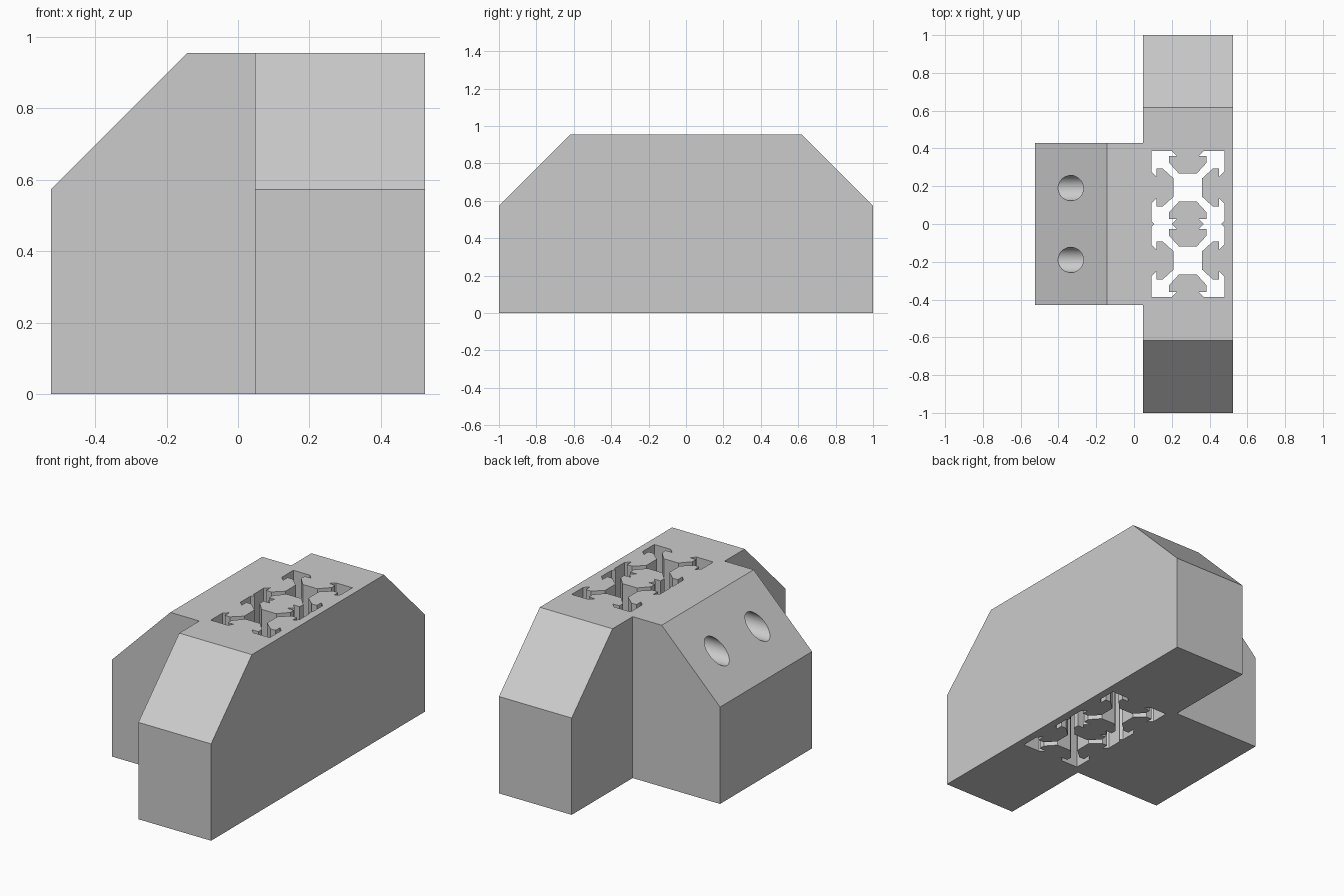
import bpy, bmesh, math
from mathutils import Matrix

if "Cube" in bpy.data.objects:
    bpy.data.objects.remove(bpy.data.objects["Cube"])

HEIGHT = 0.955
SHOULDER = 0.573      # height where the 45 degree slopes begin
SLOT_X = 0.285        # centre line of the rail socket
CELL = 0.193          # half width of one rail cell

grey = bpy.data.materials.new("plain_grey")
grey.diffuse_color = (0.6, 0.6, 0.6, 1)
grey.use_nodes = True
grey.node_tree.nodes["Principled BSDF"].inputs["Base Color"].default_value = grey.diffuse_color


def prism(loops):
    """Upright prism from a flat outline and optional inner outlines."""
    bm = bmesh.new()
    edges = []
    for loop in loops:
        verts = [bm.verts.new((x, y, 0)) for x, y in loop]
        edges += [bm.edges.new((a, b)) for a, b in zip(verts, verts[1:] + verts[:1])]
    bmesh.ops.triangle_fill(bm, use_beauty=True, use_dissolve=False, edges=edges)
    top = bmesh.ops.extrude_face_region(bm, geom=bm.faces[:], use_keep_orig=True)["geom"]
    bmesh.ops.translate(bm, vec=(0, 0, HEIGHT),
                        verts=[g for g in top if isinstance(g, bmesh.types.BMVert)])
    bmesh.ops.recalc_face_normals(bm, faces=bm.faces[:])
    return bm


def slice_off(bm, point, normal):
    """Cut away the side the normal points to and close the cut."""
    bmesh.ops.bisect_plane(bm, geom=bm.verts[:] + bm.edges[:] + bm.faces[:],
                           plane_co=point, plane_no=normal, clear_outer=True)
    bmesh.ops.holes_fill(bm, edges=[e for e in bm.edges if e.is_boundary], sides=0)
    bmesh.ops.recalc_face_normals(bm, faces=bm.faces[:])


def make_object(name, bm):
    mesh = bpy.data.meshes.new(name)
    bm.to_mesh(mesh)
    bm.free()
    mesh.materials.append(grey)
    obj = bpy.data.objects.new(name, mesh)
    bpy.context.collection.objects.link(obj)
    return obj


def full_loop(right):
    """Mirror an upper right path left, then turn it half round, about the socket centre."""
    upper = right + [(-x, y) for x, y in reversed(right)]
    upper = upper[:-1]
    return [(SLOT_X + s * x, s * y) for s in (1, -1) for x, y in upper]


# Quarter of one rail cell: core, web, lip, outer corner, lip, web, core
quarter = [(.075, .048), (.132, .1), (.166, .1), (.166, .058), (.193, .085), (.193, .193),
           (.085, .193), (.058, .166), (.1, .166), (.1, .132), (.048, .075)]
seam = [(.178, 0), (.193, .015)]
lower = [(x, CELL - y) for x, y in quarter]
upper = [(x, CELL + y) for x, y in quarter]
socket = full_loop(seam + lower[4::-1] + upper)
island = full_loop(lower[6:])

# T-shaped body with the rail socket running through it
outline = [(.048, -1), (.524, -1), (.524, 1), (.048, 1),
           (.048, .43), (-.524, .43), (-.524, -.43), (.048, -.43)]
bm = prism([outline, socket])
slice_off(bm, (0, 1, SHOULDER), (0, 1, 1))
slice_off(bm, (0, -1, SHOULDER), (0, -1, 1))
slice_off(bm, (-.524, 0, SHOULDER), (-1, 0, 1))
body = make_object("bracket_body", bm)

# Horizontal screw holes entering through the slope of the stem
bm = bmesh.new()
for y in (-.19, .19):
    place = Matrix.Translation((-.3, y, .762)) @ Matrix.Rotation(math.pi / 2, 4, 'Y')
    bmesh.ops.create_cone(bm, cap_ends=True, segments=48, radius1=.067, radius2=.067,
                          depth=.7, matrix=place)
cutter = make_object("screw_hole_cutter", bm)
cutter.hide_render = True
cutter.display_type = 'WIRE'
mod = body.modifiers.new("screw_holes", 'BOOLEAN')
mod.operation = 'DIFFERENCE'
mod.solver = 'EXACT'
mod.object = cutter
bpy.context.view_layer.objects.active = body
body.select_set(True)
bpy.ops.object.modifier_apply(modifier=mod.name)
bpy.data.objects.remove(cutter)
bpy.ops.object.shade_smooth_by_angle(angle=math.radians(30))

# Loose column standing between the two rail cells
make_object("centre_column", prism([island]))
